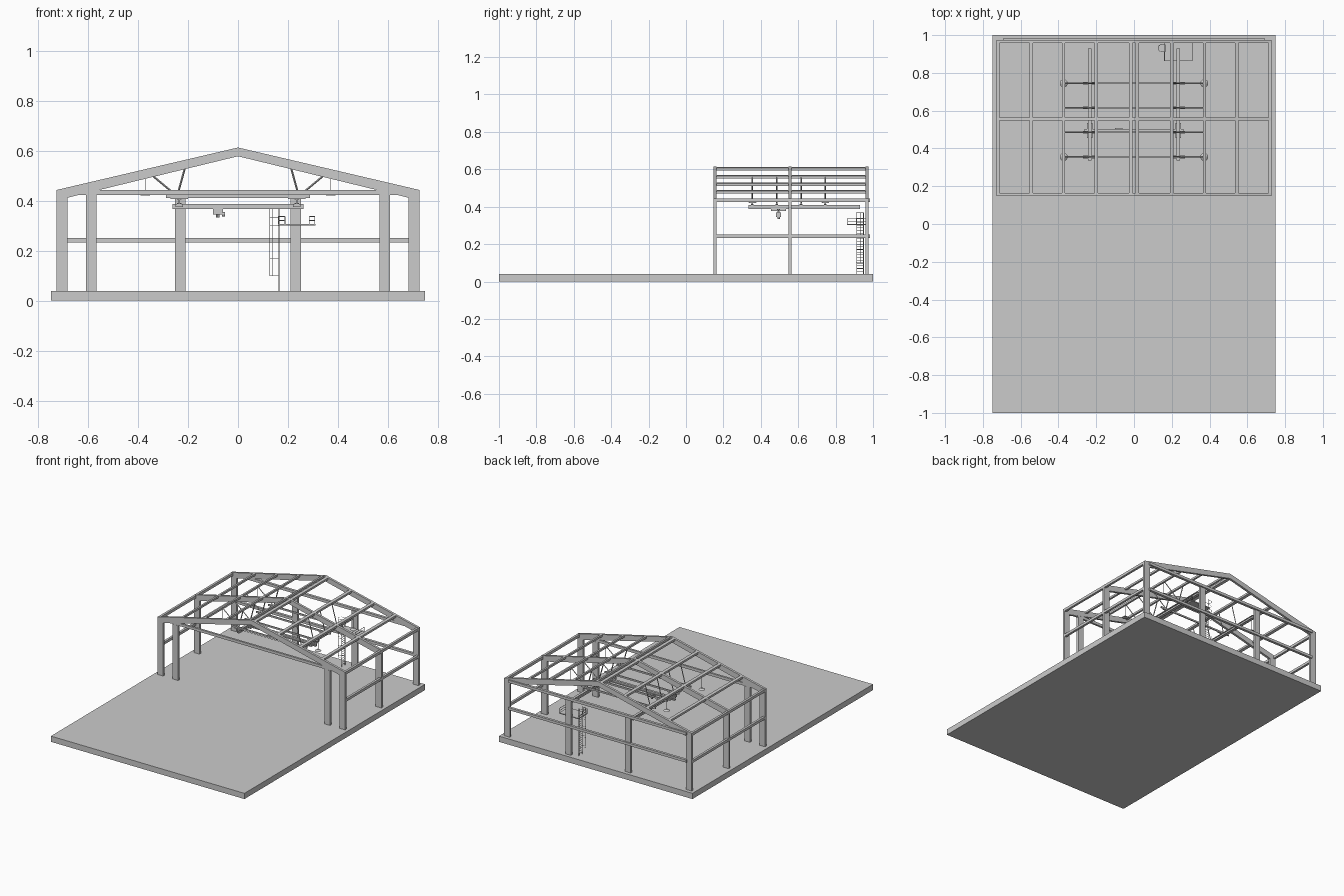
import bpy, bmesh, math
from mathutils import Vector

if "Cube" in bpy.data.objects:
    bpy.data.objects.remove(bpy.data.objects["Cube"])


def box(name, x0, x1, y0, y1, z0, z1):
    bm = bmesh.new()
    bmesh.ops.create_cube(bm, size=1)
    for v in bm.verts:
        v.co = Vector((x1 if v.co.x > 0 else x0, y1 if v.co.y > 0 else y0, z1 if v.co.z > 0 else z0))
    return finish(name, bm)


def finish(name, bm):
    bmesh.ops.recalc_face_normals(bm, faces=bm.faces)
    me = bpy.data.meshes.new(name)
    bm.to_mesh(me)
    bm.free()
    ob = bpy.data.objects.new(name, me)
    bpy.context.collection.objects.link(ob)
    return ob


def rod(name, p, q, r, sides=6, r2=None):
    p, q = Vector(p), Vector(q)
    bm = bmesh.new()
    bmesh.ops.create_cone(bm, cap_ends=True, segments=sides, radius1=r,
                          radius2=r if r2 is None else r2, depth=(q - p).length)
    ob = finish(name, bm)
    ob.location = (p + q) / 2
    ob.rotation_mode = 'QUATERNION'
    ob.rotation_quaternion = (q - p).to_track_quat('Z', 'Y')
    return ob


def profile(name, pts, y0, y1):
    bm = bmesh.new()
    f = bm.faces.new([bm.verts.new((x, y0, z)) for x, z in pts])
    r = bmesh.ops.extrude_face_region(bm, geom=[f])
    bmesh.ops.translate(bm, verts=[v for v in r['geom'] if isinstance(v, bmesh.types.BMVert)],
                        vec=(0, y1 - y0, 0))
    return finish(name, bm)


def roof(x):
    return 0.614 - 0.234 * abs(x)


# Floor slab
box("floor_slab", -.75, .75, -1, 1, 0, .04)

# Portal frames: columns and gabled rafters
for y in (.155, .557, .967):
    y0, y1 = y - .008, y + .008
    for s in (-1, 1):
        box("corner_column", s * .727, s * .683, y0, y1, .04, .43)
    profile("gable_rafter", [(-.727, roof(.727)), (0, .614), (.727, roof(.727)),
                             (.727, .427), (.683, .427), (.683, .413), (0, .579),
                             (-.683, .413), (-.683, .427), (-.727, .427)], y0, y1)

# Door jambs and header on the front, posts on the back
for s in (-1, 1):
    box("door_jamb", s * .61, s * .567, .147, .163, .04, .424)
    box("back_post", s * .253, s * .21, .959, .975, .04, .43)
box("door_header", -.69, .69, .148, .162, .424, .443)

# Wall girts
for z0, z1 in ((.233, .251), (.424, .443)):
    box("back_girt", -.69, .69, .966, .984, z0, z1)
    for s in (-1, 1):
        box("side_girt", s * .727, s * .711, .15, .97, z0, z1)

# Roof purlins
for s in (-1, 1):
    for x in (.018, .2, .373, .543):
        a, b = x - .009, x + .009
        profile("purlin", [(s * a, roof(a)), (s * b, roof(b)), (s * b, roof(b) - .014),
                           (s * a, roof(a) - .014)], .15, .972)

# Crane runway rails as I-beams
for s in (-1, 1):
    x = s * .235
    for z in (.388, .406):
        box("runway_flange", x - .009, x + .009, .335, .93, z, z + .004)
    box("runway_web", x - .003, x + .003, .335, .93, .39, .408)

# Cross supports with hanger struts
for y in (.355, .485, .615, .745):
    box("cross_support", -.288, .288, y - .004, y + .004, .412, .423)
    for s in (-1, 1):
        rod("inner_strut", (s * .245, y, .415), (s * .205, y, .56), .004, 4)
        rod("outer_strut", (s * .245, y, .42), (s * .365, y, .52), .004, 4)
        box("hanger_plate", s * .2, s * .27, y - .007, y + .007, .408, .414)

# Pendant lamps
for y in (.355, .745):
    for s in (-1, 1):
        rod("lamp_cord", (s * .372, y, .43), (s * .372, y, .52), .0012)
        rod("lamp_shade", (s * .372, y, .421), (s * .372, y, .431), .021, 16, .008)

# Travelling bridge and hoist
for z0, z1, w in ((.368, .373, .008), (.373, .382, .003), (.382, .387, .008)):
    box("bridge_girder", -.262, .262, .495 - w, .495 + w, z0, z1)
for s in (-1, 1):
    box("end_carriage", s * .25, s * .22, .455, .535, .376, .388)
box("hoist_body", -.1, -.06, .482, .508, .345, .37)
rod("hoist_motor", (-.065, .495, .347), (-.053, .495, .347), .009, 12)
rod("hoist_hook", (-.082, .495, .333), (-.082, .495, .35), .007, 8)

# Caged ladder
for y in (.913, .949):
    rod("ladder_stile", (.165, y, .04), (.165, y, .37), .0025)
for i in range(19):
    z = .055 + i * .0145
    rod("ladder_rung", (.165, .913, z), (.165, .949, z), .0015)
arc = [(.148 - .021 * math.sin(math.pi * i / 6), .931 - .02 * math.cos(math.pi * i / 6))
       for i in range(7)]
hoop = [(.165, .911)] + arc + [(.165, .951)]
for z in (.1, .17, .235, .3, .335, .368):
    for a, b in zip(hoop, hoop[1:]):
        rod("cage_hoop", (*a, z), (*b, z), .0012, 4)
for i in (1, 3, 5):
    rod("cage_bar", (*arc[i], .1), (*arc[i], .37), .0012, 4)

# Service platform with guard rails
box("platform_deck", .16, .31, .862, .962, .301, .307)
for a, b in (((.162, .864), (.188, .864)), ((.286, .864), (.308, .864)),
             ((.308, .864), (.308, .96)), ((.162, .864), (.162, .91))):
    for z in (.322, .338):
        rod("guard_rail", (*a, z), (*b, z), .0016)
    for p in (a, b):
        rod("guard_post", (*p, .305), (*p, .338), .0016)
